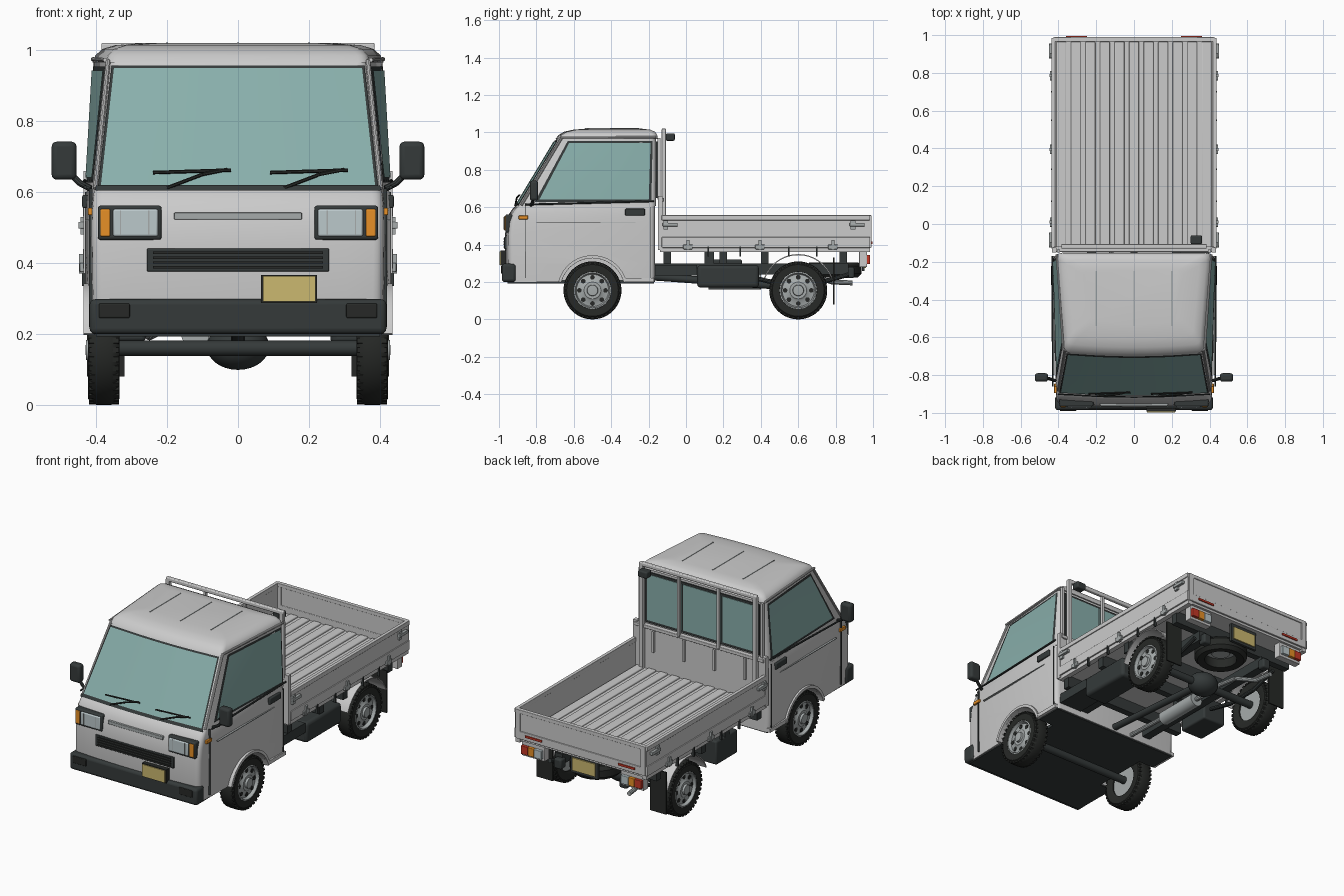
import bpy, bmesh
from math import sin, cos, pi
from mathutils import Vector, Matrix

if "Cube" in bpy.data.objects:
    bpy.data.objects.remove(bpy.data.objects["Cube"])

def mat(name, r, g, b):
    m = bpy.data.materials.new(name)
    m.diffuse_color = (r, g, b, 1)
    m.use_nodes = True
    m.node_tree.nodes["Principled BSDF"].inputs["Base Color"].default_value = m.diffuse_color
    return m
DARK = mat("dark_plastic", .035, .042, .042)
RUBBER = mat("rubber", .02, .022, .02)
GLASS = mat("glass", .25, .43, .41)
LENS = mat("lens", .5, .58, .6)
ORANGE = mat("orange", .8, .28, .02)
RED = mat("red", .55, .04, .02)
PLATE = mat("plate_yellow", .6, .48, .16)
STEEL = mat("steel", .38, .41, .41)

def finish(name, bm, m=None, bevel=0):
    bmesh.ops.recalc_face_normals(bm, faces=bm.faces)
    me = bpy.data.meshes.new(name)
    bm.to_mesh(me); bm.free()
    o = bpy.data.objects.new(name, me)
    bpy.context.collection.objects.link(o)
    if m: me.materials.append(m)
    if bevel:
        b = o.modifiers.new("bevel", 'BEVEL')
        b.width = bevel; b.segments = 3
    return o

def box(name, x0, x1, y0, y1, z0, z1, m=None, bevel=0):
    bm = bmesh.new()
    bmesh.ops.create_cube(bm, size=1)
    for v in bm.verts:
        v.co = ((x0+x1)/2 + v.co.x*abs(x1-x0), (y0+y1)/2 + v.co.y*(y1-y0), (z0+z1)/2 + v.co.z*(z1-z0))
    return finish(name, bm, m, bevel)

def pair(name, x0, x1, *a, **k):
    for s, t in ((1, "right"), (-1, "left")):
        box(f"{name}_{t}", s*x0, s*x1, *a, **k)

def tube(name, pts, r, m=None, n=10):
    bm = bmesh.new()
    for a, b in zip(pts, pts[1:]):
        a, b = Vector(a), Vector(b)
        d = b - a
        M = Matrix.Translation((a+b)/2) @ d.to_track_quat('Z', 'Y').to_matrix().to_4x4()
        bmesh.ops.create_cone(bm, cap_ends=True, segments=n, radius1=r, radius2=r, depth=d.length, matrix=M)
    return finish(name, bm, m)

def lathe(name, prof, m, M, n=40):
    # profile of (radius, height) spun about local z
    bm = bmesh.new()
    rings = [[bm.verts.new(M @ Vector((r*cos(2*pi*i/n), r*sin(2*pi*i/n), h))) for i in range(n)] for r, h in prof]
    for a, b in zip(rings, rings[1:]):
        for i in range(n):
            bm.faces.new((a[i], a[(i+1) % n], b[(i+1) % n], b[i]))
    bmesh.ops.remove_doubles(bm, verts=bm.verts, dist=1e-5)
    return finish(name, bm, m)

def arch(name, x0, x1, y, z, r0, r1, a0, a1, m=None, n=24):
    # curved strip around a wheel
    bm = bmesh.new()
    secs = []
    for i in range(n+1):
        a = a0 + (a1-a0)*i/n
        secs.append([bm.verts.new((x, y+r*cos(a), z+r*sin(a))) for x, r in ((x0, r0), (x1, r0), (x1, r1), (x0, r1))])
    for a, b in zip(secs, secs[1:]):
        for k in range(4):
            bm.faces.new((a[k], a[(k+1) % 4], b[(k+1) % 4], b[k]))
    bm.faces.new(secs[0]); bm.faces.new(secs[-1])
    return finish(name, bm, m)

BOW, R = .015, .03
def ring(z, yf, yr, xf, xr, r=R):
    # rounded plan outline with bowed front edge
    pts = []
    for cx, cy, a0 in ((xf-r, yf+r, -pi/2), (xr-r, yr-r, 0), (r-xr, yr-r, pi/2), (r-xf, yf+r, pi)):
        pts += [(cx+r*cos(a0+pi/8*k), cy+r*sin(a0+pi/8*k), z) for k in range(5)]
    for k in range(1, 10):
        t = -1 + k/5
        pts.append((t*(xf-r), yf - BOW*(1-t*t), z))
    return pts

def loft(name, rings, m=None):
    bm = bmesh.new()
    vs = [[bm.verts.new(p) for p in q] for q in rings]
    n = len(vs[0])
    for a, b in zip(vs, vs[1:]):
        for i in range(n):
            bm.faces.new((a[i], a[(i+1) % n], b[(i+1) % n], b[i]))
    bm.faces.new(vs[0]); bm.faces.new(vs[-1])
    return finish(name, bm, m)

def patch(name, f, u0, u1, v0, v1, m, n=10):
    bm = bmesh.new()
    g = [[bm.verts.new(f(u0+(u1-u0)*i/n, v0+(v1-v0)*j/n)) for j in range(n+1)] for i in range(n+1)]
    for i in range(n):
        for j in range(n):
            bm.faces.new((g[i][j], g[i+1][j], g[i+1][j+1], g[i][j+1]))
    return finish(name, bm, m)

mix = lambda a, b, t: a + (b-a)*t

# Lower cab with wheel wells cut out
cab = loft("cab_lower_body", [ring(z, yf, -.165, xf, xr) for z, yf, xf, xr in (
    (.2, -.94, .405, .425), (.3, -.952, .41, .43), (.45, -.953, .412, .43), (.52, -.945, .412, .43),
    (.565, -.93, .41, .43), (.595, -.91, .407, .427), (.61, -.893, .404, .425))])
for s in (1, -1):
    M = Matrix.Translation((s*.41, -.5, .155)) @ Matrix.Rotation(pi/2, 4, 'Y')
    c = lathe("wheel_well_cutter", [(0, -.1), (.172, -.1), (.172, .1), (0, .1)], None, M)
    b = cab.modifiers.new("well", 'BOOLEAN')
    b.object = c; b.operation = 'DIFFERENCE'; b.solver = 'EXACT'
    c.hide_render = True; c.hide_set(True)
box("cab_floor", -.315, .315, -.955, -.17, .193, .21, DARK)
box("cab_floor_front", -.4, .4, -.955, -.67, .193, .205, DARK)
box("cab_floor_rear", -.415, .415, -.33, -.17, .193, .205, DARK)

# Greenhouse and roof
loft("cab_upper_body", [ring(.605, -.895, -.16, .405, .425), ring(.97, -.675, -.16, .365, .405)])
loft("roof", [ring(z, yf, yr, xf, xr) for z, yf, yr, xf, xr in (
    (.965, -.682, -.152, .37, .41), (.985, -.668, -.154, .366, .402), (1.003, -.638, -.166, .35, .382),
    (1.014, -.59, -.19, .315, .345), (1.02, -.52, -.24, .23, .26))])
for x in (-.2, 0, .2):
    box("roof_rib", x-.003, x+.003, -.54, -.25, 1.013, 1.022, STEEL)

def screen(off):
    def f(u, v):
        h = mix(.402, .36, v)
        return (u*h, mix(-.895, -.675, v) - BOW*(1-min(1, (u*h/(h-.025))**2)) - off, mix(.605, .97, v))
    return f
patch("windshield_seal", screen(.003), -.985, .985, .02, .965, DARK)
patch("windshield", screen(.007), -.965, .965, .04, .945, GLASS)

def side(s, off):
    def f(u, v):
        return (s*(mix(mix(.405, .425, u), mix(.365, .405, u), v)+off),
                mix(mix(-.895, -.675, v), -.16, u), mix(.605, .97, v))
    return f
for s in (1, -1):
    patch("side_window_seal", side(s, .004), .1, .965, .06, .955, DARK)
    patch("side_window", side(s, .008), .125, .945, .1, .925, GLASS)
    tube("rain_gutter", [(s*.374, -.67, .972), (s*.409, -.16, .974)], .006)
    tube("front_pillar_trim", [(s*.402, -.88, .61), (s*.366, -.665, .97)], .007)
    # Doors
    box("door_sill", s*.41, s*.433, -.33, -.17, .2, .222)
    tube("door_belt_line", [(s*.43, -.86, .614), (s*.432, -.17, .632)], .005, DARK)
    box("door_crease", s*.42, s*.4315, -.8, -.27, .518, .522, STEEL)
    box("door_front_gap", s*.41, s*.4205, -.86, -.857, .22, .61, DARK)
    box("door_rear_gap", s*.42, s*.4312, -.19, -.187, .22, .6, DARK)
    box("door_handle", s*.42, s*.439, -.325, -.22, .555, .592, DARK, bevel=.005)
    box("side_marker", s*.4, s*.423, -.895, -.845, .535, .555, ORANGE, bevel=.003)
    arch("front_wheel_arch", s*.405, s*.435, -.5, .155, .172, .188, .25, pi-.25)
    # Mirrors
    box("mirror", s*.455, s*.525, -.835, -.79, .635, .742, DARK, bevel=.014)
    tube("mirror_arm", [(s*.415, -.83, .61), (s*.445, -.82, .625), (s*.47, -.815, .65)], .009, DARK)
    # Headlights
    box("headlight_bezel", s*.215, s*.395, -.966, -.9, .465, .562, DARK, bevel=.008)
    box("headlight_lens", s*.225, s*.352, -.973, -.91, .475, .552, LENS, bevel=.006)
    box("turn_signal", s*.36, s*.388, -.971, -.91, .475, .552, ORANGE, bevel=.004)
    for x in (.25, .33):
        box("headlight_rib", s*x, s*(x+.003), -.975, -.95, .48, .548, STEEL)

# Front face
box("bumper", -.418, .418, -.985, -.91, .2, .298, DARK, bevel=.015)
pair("bumper_inset", .305, .392, -.99, -.97, .245, .286, RUBBER, bevel=.004)
box("grille", -.257, .257, -.972, -.93, .376, .441, DARK, bevel=.004)
for z in (.388, .402, .416, .43):
    box("grille_slat", -.24, .24, -.977, -.95, z-.004, z+.003, RUBBER)
box("nose_trim", -.18, .18, -.964, -.93, .522, .542, STEEL, bevel=.003)
box("front_plate_rim", .065, .223, -.993, -.96, .288, .367, RUBBER)
box("front_plate", .07, .218, -.998, -.98, .292, .363, PLATE)
patch("cowl_strip", screen(.01), -1, 1, 0, .035, DARK)
for x in (-.2, .13):
    tube("wiper_arm", [(x, -.912, .612), (x+.1, -.905, .65), (x+.17, -.89, .664)], .005, RUBBER, 6)
    tube("wiper_blade", [(x-.04, -.9, .655), (x+.18, -.892, .662)], .005, RUBBER, 6)

# Cab rear window
box("rear_window_seal", -.375, .375, -.17, -.153, .65, .95, DARK)
for a, b in ((-.362, -.135), (-.125, .125), (.135, .362)):
    box("rear_window", a, b, -.16, -.15, .665, .937, GLASS)

# Load bed
box("bed_floor", -.425, .425, -.14, .98, .37, .39)
for i in range(11):
    x = -.385 + i*.077
    box("bed_floor_rib", x-.026, x+.026, -.125, .965, .385, .4, bevel=.005)
box("tailgate", -.42, .42, .97, .985, .385, .555)
box("tailgate_top_rail", -.425, .425, .966, .99, .535, .557, bevel=.003)
box("tailgate_low_rail", -.425, .425, .968, .99, .383, .43, bevel=.003)
pair("tailgate_end", .395, .425, .968, .991, .385, .555)
pair("tail_reflector", .25, .36, .985, .996, .404, .416, RED)
pair("side_gate", .42, .432, -.13, .985, .385, .555)
pair("gate_top_rail", .416, .437, -.13, .985, .53, .557, bevel=.003)
pair("gate_low_rail", .42, .437, -.13, .985, .383, .44, bevel=.003)
pair("bed_sill", .4, .43, -.14, .985, .36, .382)
for y in (.01, .395, .785):
    pair("gate_hinge", .43, .446, y-.025, y+.025, .375, .4, STEEL, bevel=.003)
    pair("gate_hinge_pin", .43, .448, y-.008, y+.008, .37, .425, STEEL)
for y in (.12, .29, .55, .7):
    pair("rope_hook", .425, .44, y-.004, y+.004, .335, .39, DARK)
for y in (-.08, .92):
    pair("gate_latch", .432, .45, y-.045, y+.035, .497, .516, STEEL, bevel=.003)
    pair("gate_latch_base", .432, .444, y-.04, y-.015, .48, .53, STEEL)

# Headboard and guard frame
box("headboard", -.425, .425, -.146, -.128, .37, .64)
box("headboard_rail", -.425, .425, -.148, -.118, .63, .65, bevel=.003)
for x in (-.3, -.1, .1, .3):
    box("headboard_rib", x-.006, x+.006, -.13, -.116, .5, .625)
pair("headboard_post", .41, .435, -.15, -.125, .37, .66)
pair("cab_rear_post", .392, .408, -.152, -.136, .64, .97)
pair("guard_post", .36, .385, -.13, -.107, .39, 1.01, bevel=.003)
pair("guard_bar", .123, .137, -.128, -.112, .64, 1.0)
box("guard_top_rail", -.385, .385, -.13, -.107, .998, 1.02, bevel=.005)
box("work_lamp", .3, .36, -.108, -.06, .955, .995, DARK, bevel=.008)

# Wheels
def wheel(s, y):
    M = Matrix.Translation((s*.378, y, .155)) @ Matrix.Rotation(s*pi/2, 4, 'Y')
    lathe("tire", [(.09, -.038), (.1, -.043), (.138, -.044), (.15, -.034), (.155, -.02), (.155, .02),
                   (.15, .034), (.138, .044), (.1, .043), (.094, .036), (.09, -.038)], RUBBER, M, 48)
    lathe("wheel_rim", [(0, -.03), (.094, -.03), (.1, .042), (.093, .044), (.086, .026), (.055, .03),
                        (.045, .038), (.03, .038), (.028, .05), (0, .052)], STEEL, M)
    bm = bmesh.new()
    for i in range(8):
        a = i*pi/4
        bmesh.ops.create_cone(bm, cap_ends=True, segments=12, radius1=.0125, radius2=.0125, depth=.012,
                              matrix=M @ Matrix.Translation((.07*cos(a), .07*sin(a), .025)))
    finish("rim_holes", bm, RUBBER)
    bm = bmesh.new()
    for i in range(36):
        for h in (-.033, .033):
            K = M @ Matrix.Rotation(i*pi/18, 4, 'Z') @ Matrix.Translation((.148, 0, h)) @ Matrix.Diagonal((.01, .015, .018, 1))
            bmesh.ops.create_cube(bm, size=1, matrix=K)
    finish("tread_lugs", bm, RUBBER)
for s in (1, -1):
    for y in (-.5, .6):
        wheel(s, y)
    arch("rear_fender", s*.32, s*.428, .6, .155, .188, .194, .35, pi-.35)
    box("mud_flap", s*.32, s*.425, .785, .793, .08, .33, RUBBER)
    # Chassis rails and rear lamps
    box("chassis_rail", s*.2, s*.25, -.2, .87, .24, .3, DARK)
    tube("leaf_spring", [(s*.285, .33, .23), (s*.285, .5, .19), (s*.285, .7, .19), (s*.285, .87, .24)], .012, DARK)
    box("tail_lamp_bracket", s*.25, s*.4, .925, .968, .28, .37, bevel=.003)
    for a, b, m in ((.26, .31, LENS), (.31, .35, ORANGE), (.35, .395, RED)):
        box("tail_lamp", s*a, s*b, .96, .985, .295, .345, m, bevel=.003)
    box("bed_mount", s*.2, s*.25, .1, .15, .29, .375, DARK)
for y in (-.1, .2, .42, .84):
    box("cross_member", -.41, .41, y-.02, y+.02, .3, .372, DARK)

# Drivetrain, tank, exhaust, spare
for y in (-.5, .6):
    tube("axle", [(-.35, y, .16), (.35, y, .16)], .022, DARK, 16)
bm = bmesh.new()
bmesh.ops.create_uvsphere(bm, u_segments=24, v_segments=16, radius=1,
                          matrix=Matrix.Translation((0, .6, .165)) @ Matrix.Diagonal((.088, .08, .066, 1)))
finish("differential", bm, DARK)
tube("drive_shaft", [(0, -.2, .23), (0, .55, .175)], .02, DARK, 14)
box("fuel_tank", .26, .41, .06, .39, .17, .29, DARK, bevel=.018)
box("side_rail_box", .25, .4, -.17, .06, .235, .292, DARK)
box("battery_box", -.41, -.26, .1, .3, .18, .32, DARK, bevel=.01)
tube("muffler", [(-.12, .12, .2), (-.12, .4, .2)], .04, STEEL, 20)
tube("exhaust_pipe", [(-.12, -.17, .22), (-.12, .45, .2), (-.16, .55, .24), (-.17, .68, .23), (-.24, .78, .2), (-.25, .89, .195)], .013, STEEL)
M = Matrix.Translation((.03, .79, .265))
lathe("spare_tire", [(.09, -.035), (.13, -.04), (.148, -.02), (.148, .02), (.13, .04), (.09, .035), (.09, -.035)], RUBBER, M)
lathe("spare_rim", [(0, .0), (.05, .0), (.06, .02), (.09, .02), (.095, -.03)], STEEL, M)
box("rear_plate_bracket", -.09, .09, .94, .955, .26, .38, DARK)
box("rear_plate", -.075, .075, .955, .962, .275, .35, PLATE)
pair("rear_bumper_stop", .19, .24, .85, .9, .22, .28, DARK, bevel=.01)

# Smooth shading with sharp edges kept
for o in bpy.context.scene.objects:
    o.select_set(o.type == 'MESH' and not o.hide_render)
bpy.context.view_layer.objects.active = cab
bpy.ops.object.shade_smooth_by_angle(angle=.6)
